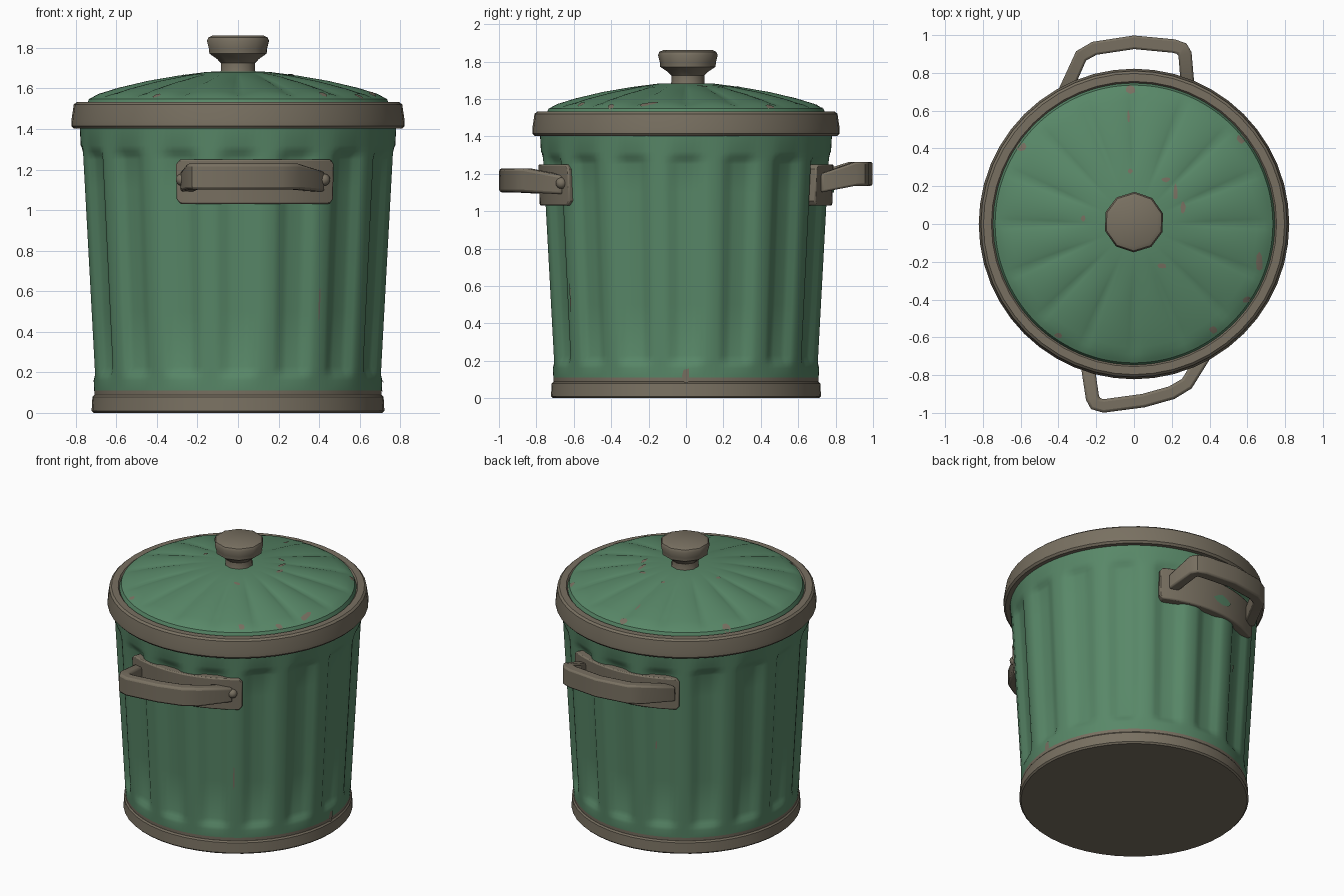
import bpy, bmesh, math, random
from math import sin, cos, pi, radians
from mathutils import Vector

cube = bpy.data.objects.get("Cube")
if cube:
    bpy.data.objects.remove(cube, do_unlink=True)
random.seed(4)


def make_material(name, rgb):
    m = bpy.data.materials.new(name)
    m.use_nodes = True
    m.diffuse_color = (*rgb, 1)
    bsdf = m.node_tree.nodes["Principled BSDF"]
    bsdf.inputs["Base Color"].default_value = (*rgb, 1)
    bsdf.inputs["Roughness"].default_value = 0.7
    return m


GREEN = make_material("painted green", (0.098, 0.245, 0.138))
METAL = make_material("bare metal", (0.19, 0.163, 0.12))


def finish(name, bm, mats, bevel=0, angle=35):
    bmesh.ops.recalc_face_normals(bm, faces=bm.faces)
    mesh = bpy.data.meshes.new(name)
    bm.to_mesh(mesh)
    bm.free()
    ob = bpy.data.objects.new(name, mesh)
    bpy.context.collection.objects.link(ob)
    for m in mats:
        mesh.materials.append(m)
    bpy.ops.object.select_all(action="DESELECT")
    ob.select_set(True)
    bpy.context.view_layer.objects.active = ob
    bpy.ops.object.shade_smooth_by_angle(angle=radians(angle))
    if bevel:
        b = ob.modifiers.new("soft edges", "BEVEL")
        b.width, b.segments, b.limit_method = bevel, 2, "ANGLE"
        b.angle_limit = radians(50)
    return ob


def loft(name, rings, mats, closed=True, bevel=0, angle=35, metal_below=None):
    """Bridge equal rings of points; cap both ends."""
    bm = bmesh.new()
    rows = [[bm.verts.new(p) for p in ring] for ring in rings]
    n = len(rows[0])
    pairs = list(zip(rows, rows[1:]))
    if not closed:
        pairs.append((rows[-1], rows[0]))
    for a, b in pairs:
        for i in range(n):
            j = (i + 1) % n
            bm.faces.new((a[i], a[j], b[j], b[i]))
    if closed:
        bm.faces.new(rows[0][::-1])
        bm.faces.new(rows[-1])
    if metal_below:
        for f in bm.faces:
            f.material_index = int(f.calc_center_median().z < metal_below)
    return finish(name, bm, mats, bevel, angle)


def ring(r, z, n, cy=0, turn=0):
    return [(r * cos(turn + 2 * pi * i / n), cy + r * sin(turn + 2 * pi * i / n), z) for i in range(n)]


def step(a, b, t):
    t = max(0, min(1, (t - a) / (b - a)))
    return t * t * (3 - 2 * t)


# Fluted surfaces
FLUTES = 16


def body_radius(a, z):
    channel = step(0.1, 0.85, (1 + cos(FLUTES * a)) / 2)
    fade = step(0.16, 0.23, z) * (1 - step(1.25, 1.32, z))
    return 0.703 + 0.055 * z - 0.03 * channel * fade


def body_point(a, z, lift=0):
    r = body_radius(a, z) + lift
    return (r * cos(a), r * sin(a), z)


LID = [(0.0, 1.685), (0.15, 1.682), (0.3, 1.663), (0.45, 1.638),
       (0.6, 1.603), (0.69, 1.575), (0.735, 1.548), (0.75, 1.51)]


def lid_height(a, r):
    z = LID[-1][1]
    for (r0, z0), (r1, z1) in zip(LID, LID[1:]):
        if r0 <= r <= r1:
            z = z0 + (z1 - z0) * (r - r0) / (r1 - r0)
    crease = abs(sin(FLUTES * a / 2)) ** 0.7
    return z - 0.014 * (1 - crease) * step(0.2, 0.45, r) * (1 - step(0.66, 0.735, r))


# Body, with the paint worn off at the foot
angles = [2 * pi * i / (FLUTES * 10) for i in range(FLUTES * 10)]
heights = [0.03, 0.11, 0.16, 0.18, 0.2, 0.23, 0.5, 0.8, 1.1, 1.25, 1.27, 1.29, 1.32, 1.44]
loft("body", [[body_point(a, z) for a in angles] for z in heights], [GREEN, METAL], metal_below=0.1)

# Foot ring and bottom
loft("base_ring", [ring(r, z, 48) for r, z in
     ((0.712, 0), (0.722, 0.01), (0.718, 0.078), (0.71, 0.088), (0.69, 0.092))], [METAL])

# Lid dome
lid_radii = [0.04, 0.15, 0.22, 0.3, 0.38, 0.45, 0.53, 0.6, 0.65, 0.69, 0.72, 0.735, 0.75]
loft("lid", [[(r * cos(a), r * sin(a), lid_height(a, r)) for a in angles] for r in lid_radii[::-1]], [GREEN])

# Lid rim, a closed hoop
rim = ((0.75, 1.405), (0.81, 1.402), (0.822, 1.415), (0.822, 1.44), (0.81, 1.52), (0.797, 1.532), (0.755, 1.532), (0.742, 1.515))
loft("lid_rim", [ring(r, z, 48) for r, z in rim], [METAL], closed=False)

# Knob, ten sided
knob = ((0.1, 1.65), (0.088, 1.69), (0.088, 1.725), (0.108, 1.745), (0.148, 1.772),
        (0.15, 1.795), (0.16, 1.835), (0.152, 1.852), (0.13, 1.862))
loft("knob", [ring(r, z, 10, 0.01, 0.3) for r, z in knob], [METAL], angle=40)


def handle_plate(name, start, end):
    """Curved plate with clipped corners that hugs the body."""
    n = 16
    sections = []
    for i in range(n + 1):
        t = min(max((i - 1) / (n - 2), 0), 1)
        t = t * 0.95 + 0.025 if 0 < i < n else float(i == n)
        a = radians(start + (end - start) * t)
        half = 0.085 if i in (0, n) else 0.11
        sections.append([(r * cos(a), r * sin(a), 1.14 + h) for r, h in
                         ((0.72, -half), (0.782, -half), (0.79, half), (0.72, half))])
    loft(name, sections, [METAL], bevel=0.008)


def handle_grip(name, path, z_end, z_bar):
    """Sweep a flat strap along the path, taller in the middle."""
    pts = [Vector((x, y, 0)) for x, y in path]
    sections = []
    last = len(pts) - 1
    for i, p in enumerate(pts):
        before = (p - pts[max(i - 1, 0)]).normalized()
        after = (pts[min(i + 1, last)] - p).normalized()
        along = (before + after).normalized()
        side = Vector((-along.y, along.x, 0))
        ends = i in (0, last)
        half_w = 0.036
        half_h = 0.05 if ends else 0.064
        z = z_end if ends else z_bar
        sections.append([p + side * u * half_w + Vector((0, 0, z + v * half_h))
                         for u, v in ((-1, -1), (1, -1), (1, 1), (-1, 1))])
    loft(name, sections, [METAL], bevel=0.014)


def rivet(name, angle):
    bm = bmesh.new()
    bmesh.ops.create_uvsphere(bm, u_segments=12, v_segments=8, radius=0.03)
    a = radians(angle)
    bmesh.ops.translate(bm, verts=bm.verts, vec=(0.79 * cos(a), 0.79 * sin(a), 1.15))
    finish(name, bm, [METAL])


# Handles, each knocked slightly askew
handle_plate("front_handle_plate", -113, -53)
handle_grip("front_handle_grip", [(-0.25, -0.72), (-0.22, -0.92), (-0.205, -0.952), (-0.16, -0.963),
            (0.05, -0.935), (0.2, -0.893), (0.28, -0.845), (0.4, -0.65)], 1.14, 1.165)
handle_plate("back_handle_plate", 62, 122)
handle_grip("back_handle_grip", [(0.285, 0.72), (0.27, 0.9), (0.255, 0.928), (0.21, 0.942),
            (0, 0.962), (-0.21, 0.93), (-0.28, 0.89), (-0.375, 0.68)], 1.15, 1.2)
for label, angle in (("front_left", -57.5), ("front_right", -110.5), ("back_left", 69.5), ("back_right", 118)):
    rivet(label + "_rivet", angle)


def chip(name, place, u, v, du, dv, mat=METAL):
    """Thin ragged flake laid on a surface given by place(u, v)."""
    bm = bmesh.new()
    verts = []
    for i in range(8):
        k = random.uniform(0.65, 1.1)
        verts.append(bm.verts.new(place(u + du * k * cos(i * pi / 4), v + dv * k * sin(i * pi / 4))))
    mid = bm.verts.new(place(u, v))
    for i in range(8):
        bm.faces.new((mid, verts[i], verts[(i + 1) % 8]))
    finish(name, bm, [mat])


def on_lid(x, y):
    return (x, y, lid_height(math.atan2(y, x), math.hypot(x, y)) + 0.004)


# Worn paint on the lid, body and back plate
for x, y, dx, dy in ((-0.02, 0.715, 0.035, 0.025), (-0.03, 0.57, 0.008, 0.04), (-0.6, 0.41, 0.03, 0.025),
                     (0.57, 0.45, 0.03, 0.03), (-0.27, 0.03, 0.012, 0.018), (-0.02, 0.28, 0.016, 0.015),
                     (0.17, 0.235, 0.03, 0.014), (0.22, 0.17, 0.014, 0.05), (0.26, 0.09, 0.014, 0.045),
                     (0.15, -0.22, 0.025, 0.015), (0.665, -0.2, 0.022, 0.05), (0.6, -0.4, 0.03, 0.02),
                     (0.42, -0.56, 0.03, 0.02), (-0.4, -0.59, 0.025, 0.02)):
    chip("lid_chip", on_lid, x, y, dx, dy)
for deg, z, da, dz in ((0, 0.12, 0.03, 0.05), (-57, 0.55, 0.008, 0.1), (110, 0.75, 0.01, 0.04)):
    chip("body_chip", lambda a, h: body_point(a, h, 0.005), radians(deg), z, da, dz)
chip("plate_paint_patch", lambda a, h: (0.791 * cos(a), 0.791 * sin(a), h), radians(95), 1.13, 0.09, 0.035, GREEN)
